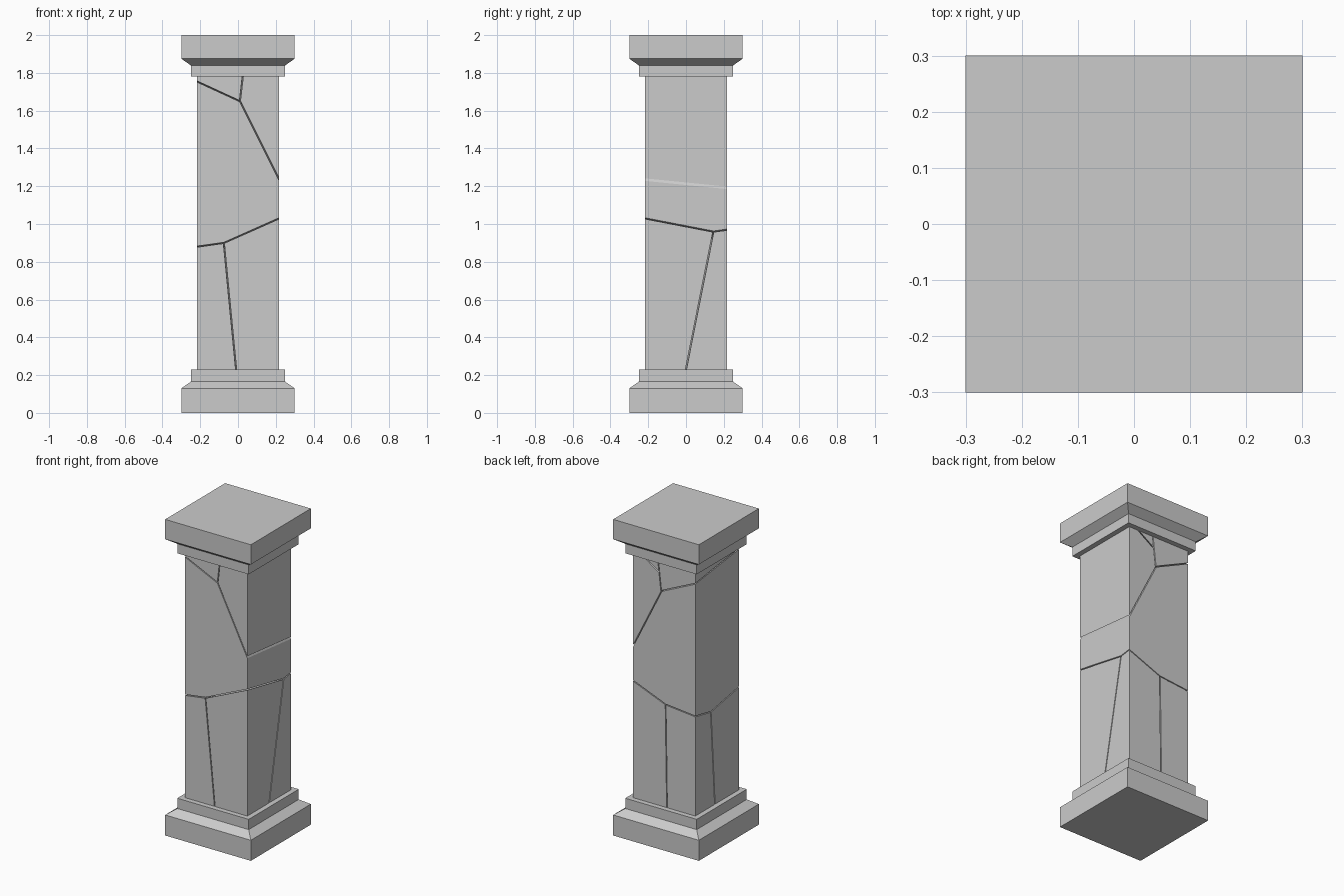
import bpy, bmesh
from mathutils import Vector

if "Cube" in bpy.data.objects:
    bpy.data.objects.remove(bpy.data.objects["Cube"])

HALF, Z0, Z1, GAP = 0.218, 0.23, 1.78, 0.003


def square_profile(name, profile):
    """Stack of square rings (half width, z) joined into a closed solid."""
    bm = bmesh.new()
    rings = [[bm.verts.new((sx * h, sy * h, z))
              for sx, sy in ((-1, -1), (1, -1), (1, 1), (-1, 1))] for h, z in profile]
    for a, b in zip(rings, rings[1:]):
        for i in range(4):
            j = (i + 1) % 4
            bm.faces.new((a[i], a[j], b[j], b[i]))
    bm.faces.new(rings[0][::-1])
    bm.faces.new(rings[-1])
    finish(name, bm)


def finish(name, bm):
    bmesh.ops.recalc_face_normals(bm, faces=bm.faces)
    mesh = bpy.data.meshes.new(name)
    bm.to_mesh(mesh)
    bm.free()
    bpy.context.collection.objects.link(bpy.data.objects.new(name, mesh))


def shard(name, cuts):
    """Shaft block trimmed by crack planes; sign +1 keeps the positive side."""
    bm = bmesh.new()
    bmesh.ops.create_cube(bm, size=1)
    for v in bm.verts:
        v.co = (v.co.x * 2 * HALF, v.co.y * 2 * HALF, Z0 if v.co.z < 0 else Z1)
    for (point, normal), sign in cuts:
        n = Vector(normal).normalized() * sign
        bmesh.ops.bisect_plane(bm, geom=bm.verts[:] + bm.edges[:] + bm.faces[:], dist=1e-6,
                               plane_co=Vector(point) + n * GAP, plane_no=n, clear_inner=True)
        bmesh.ops.holes_fill(bm, edges=[e for e in bm.edges if e.is_boundary], sides=0)
    finish(name, bm)


# crack planes given by a point and slopes
def z_plane(p, dx, dy):
    return p, (-dx, -dy, 1)


def x_plane(p, dy, dz):
    return p, (1, -dy, -dz)


def y_plane(p, dx, dz):
    return p, (-dx, 1, -dz)


H = HALF
# sloping cracks above and below the middle block
top_right = z_plane((H, -H, 1.235), -2.0, -0.10)
top_left = z_plane((-H, -H, 1.755), -0.46, -0.126)
low_fl = z_plane((-H, -H, 0.88), 0.14, -0.178)
low_fr = z_plane((H, -H, 1.03), 0.444, -0.193)
low_br = z_plane((H, H, 0.97), 0.395, 0.137)
low_bl = z_plane((-H, H, 0.86), 0.096, 0.19)
# upright cracks
front = x_plane((-0.075, -H, 0.90), 0.033, -0.097)
back = x_plane((-0.01, H, 0.88), 0.177, 0.015)
left = y_plane((-H, 0.063, 0.83), 0.11, 0.067)
right = y_plane((H, 0.145, 0.96), 0.065, 0.199)
top_split = x_plane((0.01, -H, 1.65), 0.041, 0.115)
wedge = z_plane((0.034, H, 1.705), 0.65, -0.8)

# shaft pieces
shard("shaft_front_left", [(low_fl, -1), (front, -1), (left, -1)])
shard("shaft_front_right", [(low_fr, -1), (front, 1), (right, -1)])
shard("shaft_back_right", [(low_br, -1), (back, 1), (right, 1)])
shard("shaft_back_left", [(low_bl, -1), (back, -1), (left, 1)])
shard("shaft_middle", [(low_fl, 1), (low_fr, 1), (low_br, 1), (low_bl, 1),
                       (top_right, -1), (top_left, -1)])
shard("shaft_top_right", [(top_right, 1), (top_split, 1), (wedge, -1)])
shard("shaft_top_left", [(top_left, 1), (top_split, -1)])
shard("shaft_top_wedge", [(top_split, 1), (wedge, 1)])

# plinth and capital
square_profile("plinth", [(0.3, 0), (0.3, 0.13), (0.25, 0.165), (0.25, 0.23)])
square_profile("capital", [(0.25, 1.78), (0.25, 1.84), (0.3, 1.875), (0.3, 2.0)])
